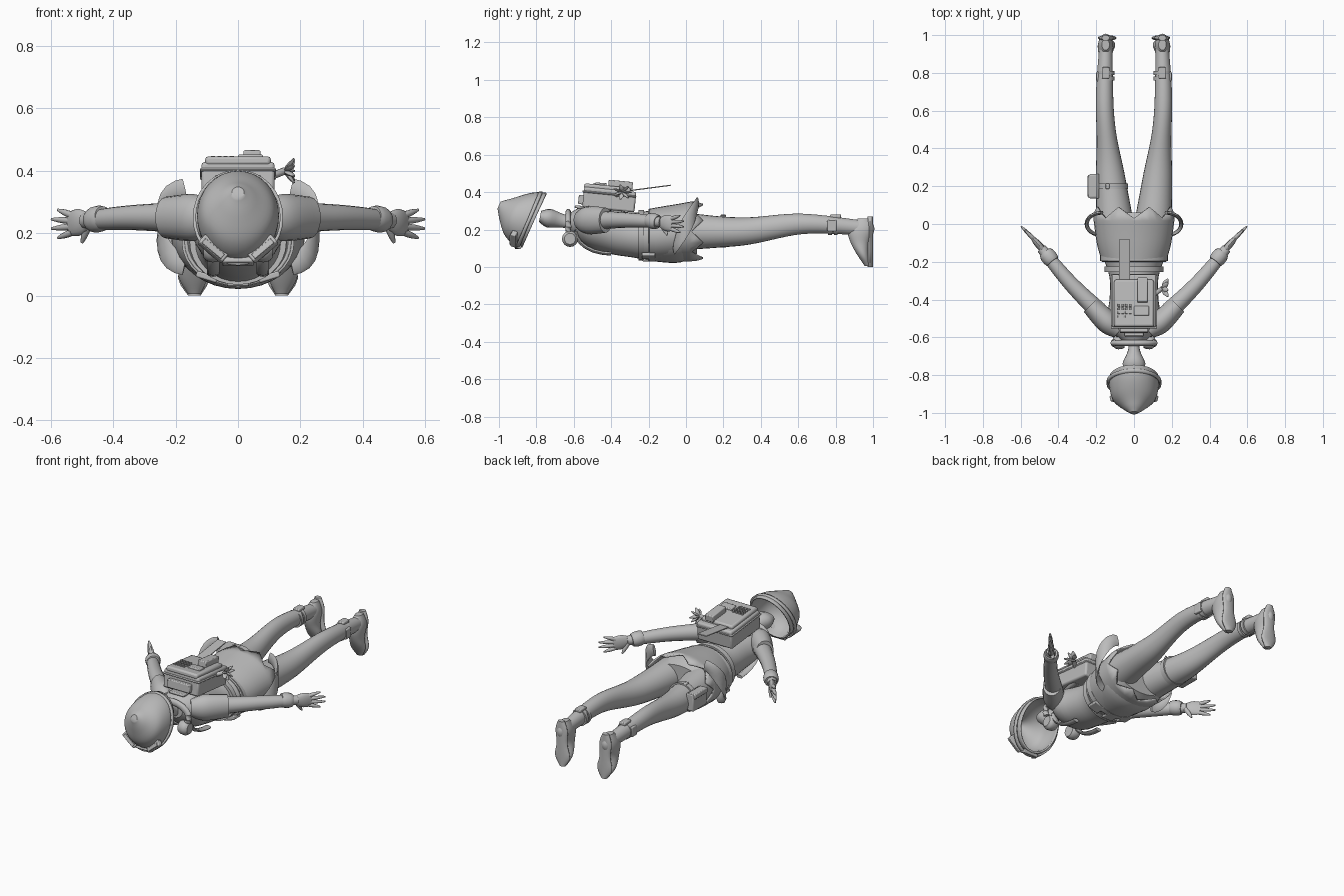
import bpy, bmesh, math
from mathutils import Vector

default = bpy.data.objects.get("Cube")
if default:
    bpy.data.objects.remove(default, do_unlink=True)

shade = (.5, .5, .5, 1)
grey = bpy.data.materials.new("plain grey")
grey.use_nodes = True
grey.diffuse_color = shade
grey.node_tree.nodes["Principled BSDF"].inputs["Base Color"].default_value = shade

lengthwise = Vector((0, 1, 0))
upright = Vector((0, 0, 1))
hood_axis = Vector((0, -.9, .4))


def finish(name, bm):
    bmesh.ops.recalc_face_normals(bm, faces=bm.faces)
    mesh = bpy.data.meshes.new(name)
    bm.to_mesh(mesh)
    bm.free()
    mesh.materials.append(grey)
    obj = bpy.data.objects.new(name, mesh)
    bpy.context.collection.objects.link(obj)
    bpy.ops.object.select_all(action="DESELECT")
    obj.select_set(True)
    bpy.context.view_layer.objects.active = obj
    bpy.ops.object.shade_smooth_by_angle(angle=math.radians(40))
    return obj


def blend(values, t):
    """Smooth curve through evenly spaced values."""
    last = len(values) - 1
    i = min(int(t * last), last - 1)
    t = t * last - i
    start, end = values[i], values[i + 1]
    leave = (end - values[max(i - 1, 0)]) / 2
    arrive = (values[min(i + 2, last)] - start) / 2
    ease = t * t * (3 - 2 * t)
    return (start + (end - start) * ease + leave * (t * (1 - t) * (1 - t))
            - arrive * (t * t * (1 - t)))


def sweep(name, path, wide, tall=None, axis=None, sides=16, steps=12, caps=(0, -1), mirror=1):
    """Skin ellipses along a smooth path; sizes are spread evenly over its length."""
    spread = [v if isinstance(v, tuple) else (v, v) for v in (wide, tall or wide)]
    points = [Vector((x * mirror, y, z)) for x, y, z in path]
    centres = [blend(points, i / steps) for i in range(steps + 1)]
    bm = bmesh.new()
    loops = []
    for i, centre in enumerate(centres):
        ahead = centres[min(i + 1, steps)] - centres[max(i - 1, 0)]
        along = (axis or ahead).normalized()
        across = along.cross(lengthwise if abs(along.z) > .95 else upright).normalized()
        rise = across.cross(along)
        half_width, half_height = (blend(v, i / steps) for v in spread)
        turns = [math.tau * k / sides for k in range(sides)]
        loops.append([bm.verts.new(centre + across * half_width * math.cos(a)
                                   + rise * half_height * math.sin(a)) for a in turns])
    for lower, upper in zip(loops, loops[1:]):
        for k in range(sides):
            bm.faces.new((lower[k - 1], lower[k], upper[k], upper[k - 1]))
    for end in caps:
        bm.faces.new(loops[end])
    return finish(name, bm)


def band(name, place, length, wide, tall, mirror=1):
    """Short upright-edged strap wrapped round a limb or the waist."""
    x, y, z = place
    sweep(name, [(x, y - length / 2, z), (x, y + length / 2, z)], wide, tall,
          lengthwise, sides=32, steps=1, mirror=mirror)


def arc(centre, out, rise, first, last):
    """Points on an elliptical arc between two angles."""
    angles = [first + (last - first) * k / 8 for k in range(9)]
    return [Vector(centre) + Vector(out) * math.cos(a) + Vector(rise) * math.sin(a)
            for a in angles]


def box(name, place, size, turn=(0, 0, 0), bevel=.005):
    bm = bmesh.new()
    bmesh.ops.create_cube(bm, size=1)
    bmesh.ops.scale(bm, vec=size, verts=bm.verts)
    obj = finish(name, bm)
    obj.location, obj.rotation_euler = place, turn
    soften = obj.modifiers.new("soft edge", "BEVEL")
    soften.width, soften.segments = bevel, 2


def thicken(obj, amount):
    obj.modifiers.new("thickness", "SOLIDIFY").thickness = amount


# Hollow pointed hood
hood = sweep("hood", [(0, -.81, .25), (0, -.93, .28), (0, -1, .33)],
             (.13, .13, .11, .06, .02), (.16, .15, .11, .06, .02),
             hood_axis, sides=32, steps=20, caps=(-1,))
thicken(hood, .01)
rim = sweep("hood_rim", [(0, -.83, .25), (0, -.85, .25)], .135, .157,
            hood_axis, sides=32, steps=1, caps=())
thicken(rim, .01)

# Neck and base of the skull
sweep("neck", [(0, -.58, .23), (0, -.68, .25), (0, -.78, .27)],
      (.06, .03, .035, .06, .05), (.06, .035, .04, .05, .03))

# Torso and seat
sweep("torso", [(0, -.62, .24), (0, -.28, .17), (0, .06, .18)],
      (.06, .145, .13, .13, .17, .2, .18), (.05, .11, .12, .12, .14, .15, .11),
      lengthwise, sides=32, steps=24)

# Flared jacket hem with a pointed edge
hem = sweep("jacket_hem", [(0, -.2, .17), (0, .03, .19)],
            (.17, .2, .215), (.14, .15, .16), lengthwise, sides=32, caps=())
for k, vertex in enumerate(hem.data.vertices[-32:]):
    vertex.co.y += .03 * (2 - abs(k % 4 - 2))
thicken(hem, .01)

# Belt and front pouches
band("upper_belt", (0, -.24, .17), .03, .155, .135)
band("lower_belt", (0, -.18, .17), .03, .18, .142)
for x in (-.1, 0, .1):
    box("belt_pouch", (x, -.2, .04 + abs(x) / 5), (.07, .07, .02), (0, -x * 3, 0))

# Headphones resting round the neck
sweep("headphone_band", arc((0, -.63, .22), (.11, 0, 0), (0, 0, .07), -.4, math.pi + .4), .015, .02)

for s, side in ((1, "left_"), (-1, "right_")):
    sweep(side + "headphone_cup", [(.05, -.62, .15), (.11, -.62, .15)],
          (.035, .042, .042, .03), mirror=s)

    # Goggles raised on the brow
    box(side + "goggle_frame", (s * .08, -.92, .15), (.1, .03, .035), (-.4, s * -.7, 0))
    box(side + "goggle_lens", (s * .08, -.935, .15), (.08, .01, .02), (-.4, s * -.7, 0), .002)

    # Arm with short sleeve and glove cuff
    sweep(side + "sleeve", [(.08, -.57, .25), (.14, -.52, .25), (.23, -.43, .25)],
          (.04, .06, .05), (.05, .075, .067), mirror=s)
    sweep(side + "arm", [(.19, -.46, .25), (.34, -.31, .25), (.49, -.13, .24)],
          (.05, .045, .04, .035, .025), mirror=s)
    sweep(side + "glove_cuff", [(.43, -.2, .25), (.47, -.15, .24)],
          (.037, .042, .042, .035), mirror=s)

    # Open hand with spread fingers
    sweep(side + "palm", [(.48, -.14, .24), (.54, -.07, .23)],
          (.016, .018, .01), (.025, .043, .038), mirror=s)
    for n, finger in enumerate(("index", "middle", "ring", "little")):
        spread = n - 1.5
        bend = spread * spread / 100
        sweep(f"{side}{finger}_finger",
              [(.53, -.08, .23 + spread * .018), (.6 - bend, -.01 - bend, .23 + spread * .03)],
              (.011, .01, .004), sides=10, mirror=s)
    sweep(side + "thumb", [(.48, -.13, .23), (.5, -.1, .17)],
          (.014, .012, .005), sides=10, mirror=s)

    # Leg, boot and flat sole
    sweep(side + "leg", [(.1, 0, .19), (.13, .31, .19), (.155, .62, .23), (.15, .93, .21)],
          (.1, .08, .053, .045, .035), (.1, .08, .065, .05, .04),
          lengthwise, sides=24, steps=24, mirror=s)
    sweep(side + "boot", [(.15, .95, .26), (.15, .93, .13), (.14, .97, .005)],
          (.02, .04, .04, .045, .02), (.03, .07, .05, .03, .015),
          upright, sides=24, steps=20, mirror=s)
    sweep(side + "sole", [(.15, .985, .27), (.14, .985, 0)],
          (.02, .04, .035, .05, .02), .015, upright, mirror=s)

    # Ankle straps
    for y in (.77, .8):
        band(side + "ankle_strap", (.15, y, .22), .02, .046, .05, s)
    box(side + "ankle_buckle", (s * .15, .8, .27), (.04, .06, .02))
    box(side + "ankle_clip", (s * .19, .78, .22), (.02, .05, .06))

    # Curved flap at the hip and strap over the shoulder
    sweep(side + "hip_flap", arc((.17, 0, .22), (.08, 0, 0), (0, .06, .12), -math.pi / 2, math.pi / 2),
          .01, .035, sides=8, mirror=s)
    sweep(side + "shoulder_strap", arc((.08, -.4, .19), (0, -.19, 0), (0, 0, .12), -math.pi / 2, math.pi / 2),
          .02, .01, sides=8, mirror=s)
box("goggle_bridge", (0, -.9, .11), (.1, .04, .02), (-.4, 0, 0))

# Thigh pouch and its strap
box("thigh_pouch", (-.21, .2, .2), (.05, .13, .1))
box("thigh_pouch_lid", (-.22, .2, .24), (.05, .12, .03))
band("thigh_strap", (-.12, .2, .19), .03, .088, .086)
box("thigh_clip", (-.14, .2, .27), (.02, .03, .02))

# Back pack, tilted slightly up towards the head
tilt = (-.1, 0, 0)
box("pack_body", (0, -.41, .36), (.235, .28, .11), tilt, .01)
box("pack_rim", (0, -.41, .39), (.245, .29, .01), tilt)
box("pack_lid", (0, -.42, .42), (.21, .25, .03), tilt, .01)
box("pack_pocket", (0, -.56, .36), (.15, .03, .05), tilt)
box("pack_handle", (0, -.57, .32), (.1, .05, .015), tilt)

# Controls on the pack
box("pack_screen", (.04, -.46, .44), (.08, .05, .02), tilt)
for column in range(4):
    for row in range(4):
        box("pack_button", (column / 50 - .08, row / 50 - .49, .44), (.013, .012, .015), tilt, .001)
box("pack_module", (.045, -.35, .44), (.055, .13, .04), tilt)
box("pack_tongue", (-.05, -.21, .42), (.06, .26, .006), (.13, 0, 0), .002)

# Pinwheel at the side of the pack
hub = Vector((.15, -.34, .4))
sweep("pinwheel_stem", [(.1, -.38, .38), hub], .012, sides=10)
for blade in range(7):
    angle = math.tau * blade / 7
    tip = hub + Vector((.03, math.cos(angle) / 20, math.sin(angle) / 25))
    sweep("pinwheel_blade", [hub, tip], (.005, .014, .004), (.004, .007, .003), sides=8)
